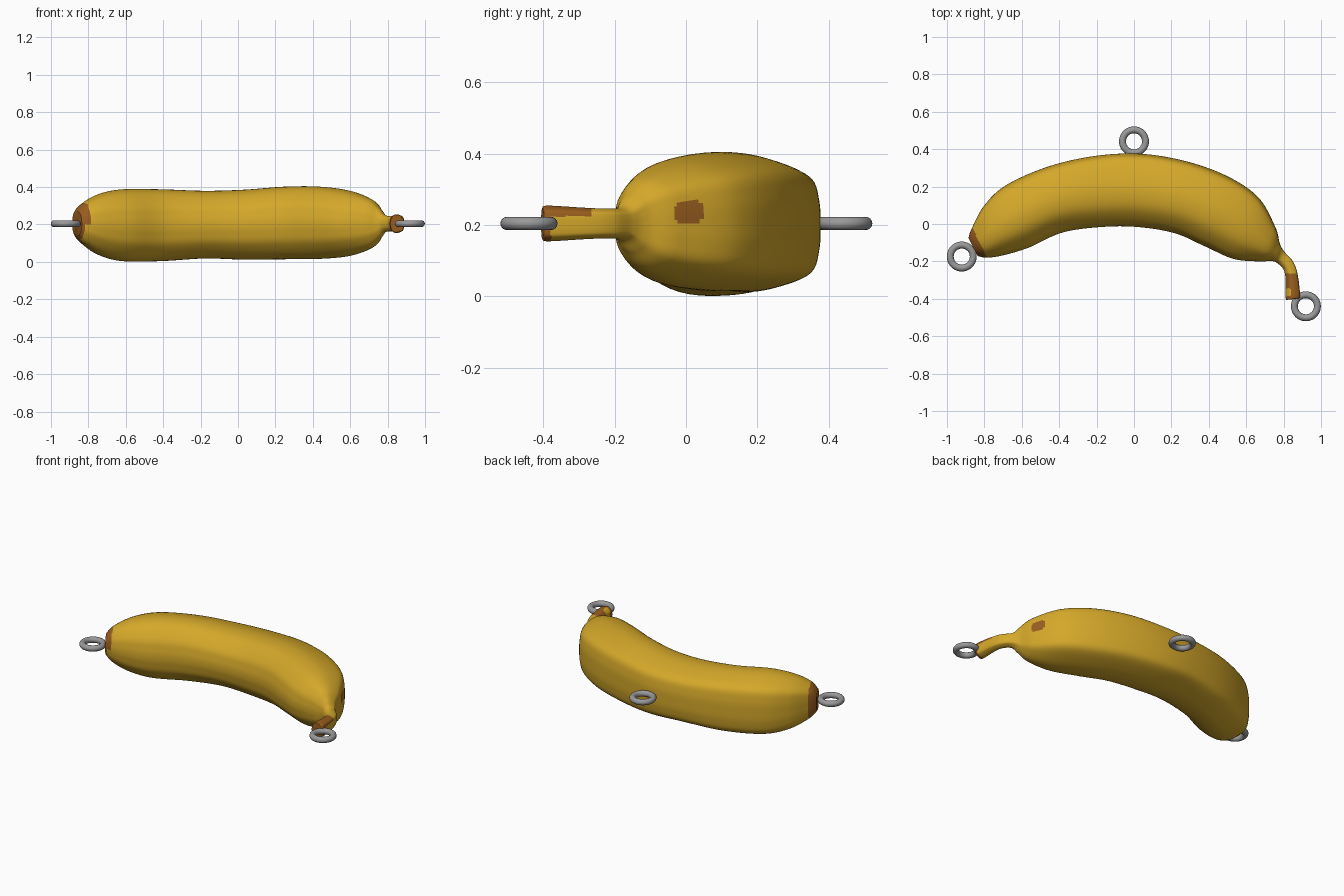
import bpy, bmesh, math
from mathutils import Vector

if "Cube" in bpy.data.objects:
    bpy.data.objects.remove(bpy.data.objects["Cube"])


def material(name, rgb):
    m = bpy.data.materials.new(name)
    m.diffuse_color = (*rgb, 1)
    m.use_nodes = True
    m.node_tree.nodes["Principled BSDF"].inputs["Base Color"].default_value = m.diffuse_color
    return m


yellow = material("banana yellow", (0.66, 0.39, 0.023))
brown = material("bruise brown", (0.32, 0.11, 0.013))
grey = material("ring grey", (0.32, 0.32, 0.32))


def smooth_path(pts, steps):
    """Catmull-Rom interpolation through tuples of any length."""
    out = []
    n = len(pts)
    for i in range(n - 1):
        a, b, c, d = (Vector(pts[max(0, min(n - 1, k))]) for k in (i - 1, i, i + 1, i + 2))
        for s in range(steps):
            t = s / steps
            out.append(0.5 * (2 * b + (c - a) * t + (2 * a - 5 * b + 4 * c - d) * t * t
                              + (3 * b - a - 3 * c + d) * t ** 3))
    out.append(Vector(pts[-1]))
    return out


# Stations along the fruit: outer x, outer y, inner x, inner y, centre z, half height
stations = [
    (-.885, -.075, -.835, -.172, .205, .065),
    (-.868, -.025, -.78, -.18, .205, .11),
    (-.80, .10, -.69, -.165, .20, .162),
    (-.68, .21, -.56, -.125, .196, .192),
    (-.45, .31, -.38, -.045, .196, .192),
    (-.20, .365, -.16, -.015, .199, .181),
    (.04, .375, .03, -.017, .199, .187),
    (.28, .335, .22, -.05, .208, .194),
    (.50, .255, .38, -.12, .209, .193),
    (.665, .142, .53, -.186, .206, .174),
    (.755, -.015, .665, -.20, .204, .131),
    (.780, -.105, .735, -.198, .204, .082),
    (.804, -.148, .767, -.210, .204, .046),
    (.85, -.20, .80, -.245, .204, .042),
    (.875, -.27, .81, -.295, .204, .044),
    (.888, -.38, .811, -.392, .204, .050),
    (.880, -.398, .815, -.406, .204, .044),
]
# Half cross-section from the flat outer side over both ridges to the inner side
half = [(1, 0), (.98, .38), (.86, .72), (.42, .92), (-.05, 1), (-.5, .90), (-.86, .56),
        (-.97, .25), (-1, 0)]
half = smooth_path([(.98, -.38)] + half + [(-.97, -.25)], 5)[5:-5]
section = half + [Vector((p[0], -p[1])) for p in half[-2:0:-1]]

# Banana body and stem in one skin
bm = bmesh.new()
rings = []
for ox, oy, ix, iy, zc, h in smooth_path(stations, 14):
    ring = []
    for u, v in section:
        k = (u + 1) / 2
        ring.append(bm.verts.new((ix + (ox - ix) * k, iy + (oy - iy) * k, zc + v * h)))
    rings.append(ring)
n = len(section)
for r, s in zip(rings, rings[1:]):
    for j in range(n):
        bm.faces.new((r[j], r[(j + 1) % n], s[(j + 1) % n], s[j]))
bm.faces.new(rings[0])
bm.faces.new(rings[-1])
bmesh.ops.recalc_face_normals(bm, faces=bm.faces)

# Brown blossom tip, stem end and bruise
for f in bm.faces:
    x, y, z = f.calc_center_median()
    shift = .03 if z < .2 and y < -.12 else 0
    tip = x < -.79 - shift - .5 * (y + .17)
    fleck = x < .84 and -.385 < y < -.345 and z > .224
    stem = x > .78 and (y < -.378 or (y < -.265 and z > .224)) and not fleck
    bruise = x > .6 and ((y - .01) / .044) ** 2 + ((z - .235) / .035) ** 2 < 1
    f.material_index = 1 if tip or stem or bruise else 0
mesh = bpy.data.meshes.new("banana")
bm.to_mesh(mesh)
bm.free()
banana = bpy.data.objects.new("banana", mesh)
bpy.context.collection.objects.link(banana)
mesh.materials.append(yellow)
mesh.materials.append(brown)


def shade(ob):
    bpy.ops.object.select_all(action='DESELECT')
    ob.select_set(True)
    bpy.context.view_layer.objects.active = ob
    bpy.ops.object.shade_smooth_by_angle(angle=math.radians(40))


shade(banana)

# Hanging rings
for name, x, y in (("tip_ring", -.921, -.174), ("stem_ring", .919, -.440), ("back_ring", 0, .442)):
    bpy.ops.mesh.primitive_torus_add(location=(x, y, .204), major_radius=.0615, minor_radius=.0185,
                                     major_segments=40, minor_segments=16)
    ob = bpy.context.object
    ob.name = name
    ob.data.materials.append(grey)
    shade(ob)
